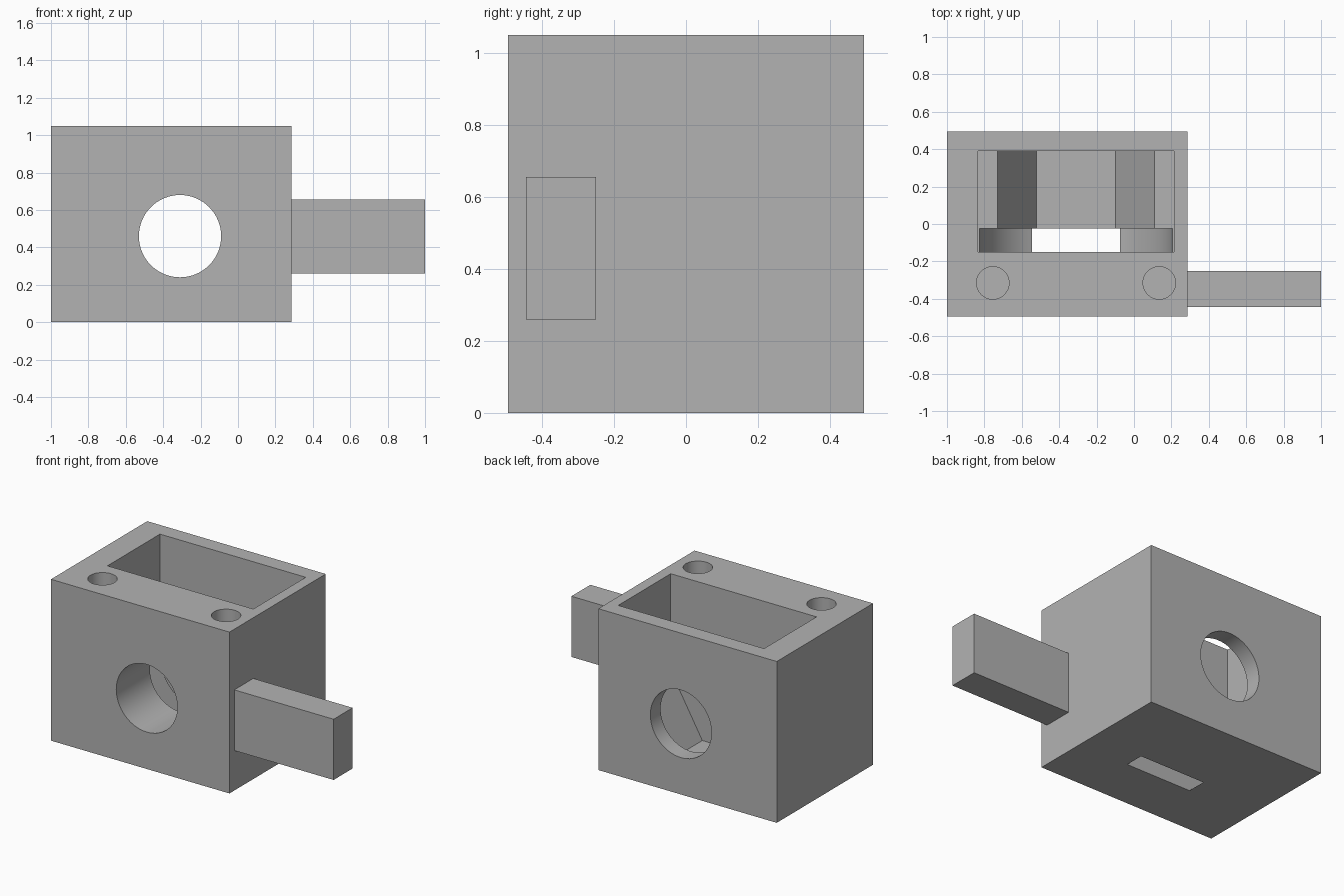
import bpy, bmesh, math
from mathutils import Matrix

if "Cube" in bpy.data.objects:
    bpy.data.objects.remove(bpy.data.objects["Cube"])

grey = bpy.data.materials.new("plain grey")
grey.diffuse_color = (0.45, 0.45, 0.45, 1)
grey.use_nodes = True
grey.node_tree.nodes["Principled BSDF"].inputs["Base Color"].default_value = grey.diffuse_color

CX, CZ = -0.31, 0.46      # axis of the bore


def finish(name, bm):
    bmesh.ops.recalc_face_normals(bm, faces=bm.faces)
    me = bpy.data.meshes.new(name)
    bm.to_mesh(me)
    bm.free()
    me.materials.append(grey)
    ob = bpy.data.objects.new(name, me)
    bpy.context.collection.objects.link(ob)
    return ob


def box(name, x0, x1, y0, y1, z0, z1, open_left=False):
    bm = bmesh.new()
    bmesh.ops.create_cube(bm, size=1)
    for v in bm.verts:
        v.co.x = x1 if v.co.x > 0 else x0
        v.co.y = y1 if v.co.y > 0 else y0
        v.co.z = z1 if v.co.z > 0 else z0
    if open_left:
        hidden = [f for f in bm.faces if all(v.co.x == f.verts[0].co.x for v in f.verts)
                  and abs(f.verts[0].co.x - x0) < 1e-5]
        bmesh.ops.delete(bm, geom=hidden, context='FACES')
    return finish(name, bm)


def prism(name, center, r, depth, sides, along_y):
    bm = bmesh.new()
    rot = Matrix.Rotation(math.pi / 2, 4, 'X') if along_y else Matrix()
    # first vertex is placed on the x axis so a six-sided prism has a flat bottom
    ring = [bm.verts.new((r * math.cos(2 * math.pi * i / sides),
                          r * math.sin(2 * math.pi * i / sides), -depth / 2))
            for i in range(sides)]
    face = bm.faces.new(ring)
    ext = bmesh.ops.extrude_face_region(bm, geom=[face])["geom"]
    bmesh.ops.translate(bm, vec=(0, 0, depth),
                        verts=[g for g in ext if isinstance(g, bmesh.types.BMVert)])
    bmesh.ops.transform(bm, matrix=Matrix.Translation(center) @ rot, verts=bm.verts)
    return finish(name, bm)


# main block and side arm
body = box("body_block", -1, 0.285, -0.495, 0.495, 0, 1.05)
arm = box("side_arm", 0.285, 1, -0.445, -0.25, 0.26, 0.655, open_left=True)

# pocket from the top, round slot, hexagonal seat, bore and two screw holes
cutters = [
    box("pocket_cutter", -0.835, 0.215, -0.15, 0.39, CZ, 1.2),
    prism("round_slot_cutter", (CX, -0.0875, CZ), 0.517, 0.125, 96, True),
    prism("hex_seat_cutter", (CX, 0.1825, CZ), 0.42, 0.415, 6, True),
    prism("bore_cutter", (CX, 0, CZ), 0.22, 1.4, 64, True),
]
for x in (-0.755, 0.135):
    cutters.append(prism("screw_hole_cutter", (x, -0.315, 0.85), 0.087, 0.6, 48, False))

bpy.context.view_layer.objects.active = body
body.select_set(True)
for c in cutters:
    mod = body.modifiers.new(c.name, 'BOOLEAN')
    mod.operation = 'DIFFERENCE'
    mod.solver = 'EXACT'
    mod.object = c
    bpy.ops.object.modifier_apply(modifier=mod.name)
for c in cutters:
    bpy.data.objects.remove(c, do_unlink=True)

bpy.ops.object.shade_smooth_by_angle(angle=math.radians(30))
